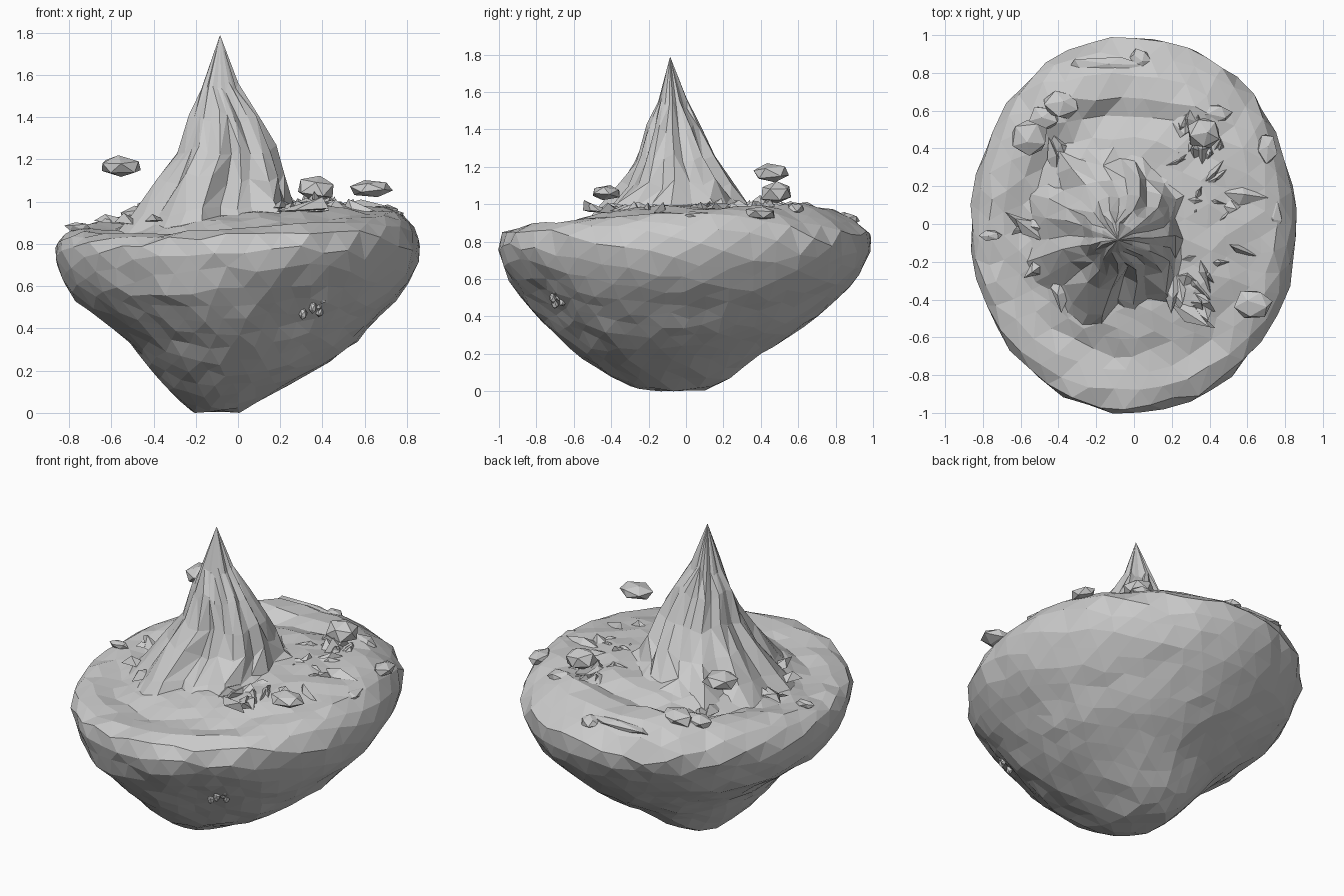
import bpy, bmesh, math, random
from mathutils import Matrix, Vector, Euler

random.seed(11)
old = bpy.data.objects.get("Cube")
if old:
    bpy.data.objects.remove(old, do_unlink=True)

stone = bpy.data.materials.new("stone grey")
stone.use_nodes = True
GREY = (0.6, 0.6, 0.6, 1)
stone.diffuse_color = GREY
stone.node_tree.nodes["Principled BSDF"].inputs["Base Color"].default_value = GREY


def finish(bm, name):
    bmesh.ops.recalc_face_normals(bm, faces=bm.faces)
    mesh = bpy.data.meshes.new(name)
    bm.to_mesh(mesh)
    bm.free()
    mesh.materials.append(stone)
    obj = bpy.data.objects.new(name, mesh)
    bpy.context.collection.objects.link(obj)
    return obj


def ring_point(ring, a, k=1.0):
    """Point on a ring given as z, left, right, front, back, x tilt, y tilt."""
    z, x0, x1, y0, y1, tx, ty = ring
    c, s = math.cos(a), math.sin(a)
    return Vector(((x0 + x1) / 2 + k * c * (x1 - x0) / 2,
                   (y0 + y1) / 2 + k * s * (y1 - y0) / 2, z + tx * c + ty * s))


def near_angle(a, centre, width):
    off = math.atan2(math.sin(a - centre), math.cos(a - centre))
    return math.exp(-(off / width) ** 2)


# Floating island: rounded underside, rolled rim, shallow plateau
island_rings = [
    (0.00, -.11, -.11, -.07, -.07, 0, 0),
    (0.005, -.22, .0, -.26, .12, 0, 0),
    (0.05, -.27, .09, -.34, .22, 0, 0),
    (0.12, -.34, .22, -.47, .30, 0, 0),
    (0.21, -.42, .385, -.60, .41, 0, 0),
    (0.32, -.50, .54, -.73, .60, 0, 0),
    (0.44, -.65, .65, -.85, .75, 0, 0),
    (0.56, -.80, .77, -.94, .88, 0, 0),
    (0.67, -.85, .84, -.985, .96, 0, 0),
    (0.78, -.875, .87, -1.015, 1.01, 0, 0),
    (0.855, -.845, .85, -.99, .97, .02, .01),
    (0.92, -.75, .77, -.85, .82, .035, .03),
    (0.92, -.64, .66, -.73, .69, .05, .07),
    (0.915, -.58, .57, -.64, .61, .06, .02),
    (0.955, -.47, .42, -.52, .45, .04, .03),
    (0.98, -.08, -.08, -.05, -.05, 0, 0),
]


def along_profile(t):
    """Blend neighbouring rings at fraction t of the profile's length."""
    steps = [math.hypot(b[0] - a[0], (b[2] - b[1] + b[4] - b[3]
                                      - a[2] + a[1] - a[4] + a[3]) / 4)
             for a, b in zip(island_rings, island_rings[1:])]
    left = t * sum(steps)
    for a, b, step in zip(island_rings, island_rings[1:], steps):
        if left <= step:
            break
        left -= step
    f = min(left / step, 1)
    return [p + (q - p) * f for p, q in zip(a, b)]


bm = bmesh.new()
bmesh.ops.create_icosphere(bm, subdivisions=4, radius=1)
tumble = Euler((.4, .9, .3)).to_matrix()
for v in bm.verts:
    d = (tumble @ v.co).normalized()
    t = math.acos(max(-1, min(1, -d.z))) / math.pi
    a = math.atan2(d.y, d.x) + random.uniform(-.02, .02)
    t = max(0, min(1, t + random.uniform(-.007, .007)))
    ring = along_profile(t)
    # Scooped hollow on the front left of the underside
    hollow = math.exp(-((ring[0] - .4) / .22) ** 2) * near_angle(a, -1.1, .38)
    p = ring_point(ring, a, 1 - .11 * hollow + random.uniform(-.012, .01))
    if t > .5:
        # Rim swells at the back right, dips at the front right
        crest = math.exp(-((t - .64) / .07) ** 2)
        p.z += crest * (.05 * near_angle(a, 2.05, .35) - .025 * near_angle(a, 3.9, .5))
    p.z = max(0, p.z + random.uniform(-.01, .01))
    v.co = p
finish(bm, "island")

# Peak: steep concave cone with broad buttresses and a deep front gully
SIDES = 26
peak_rings = [
    (0.88, -.62, .36, -.65, .48, .06, .06),
    (0.98, -.50, .26, -.51, .36, .02, .02),
    (1.11, -.385, .22, -.37, .255, 0, 0),
    (1.25, -.29, .18, -.29, .16, 0, 0),
    (1.40, -.235, .10, -.22, .08, 0, 0),
    (1.54, -.175, .0, -.155, .01, 0, 0),
]
buttress = [random.uniform(.84, .93) if i % 3 == 1 else random.uniform(.96, 1.03)
            for i in range(SIDES)]
bm = bmesh.new()
loops = []
for level, ring in enumerate(peak_rings):
    loop = []
    for i in range(SIDES):
        a = math.tau * i / SIDES + random.uniform(-.03, .03)
        k = buttress[i] + random.uniform(-.02, .02)
        k -= (.32 if level < 4 else .12) * near_angle(a, -1.35, .17)
        p = ring_point(ring, a, k)
        p.z += random.uniform(-.03, .03) * (level > 0)
        loop.append(bm.verts.new(p))
    loops.append(loop)
tip = bm.verts.new((-.085, -.085, 1.79))
for low, high in zip(loops, loops[1:]):
    for i in range(SIDES):
        j = (i + 1) % SIDES
        quad = [low[i], low[j], high[j], high[i]]
        if random.random() < .5:
            quad = quad[1:] + quad[:1]
        bm.faces.new(quad[:3])
        bm.faces.new((quad[0], quad[2], quad[3]))
for i in range(SIDES):
    bm.faces.new((loops[-1][i], loops[-1][(i + 1) % SIDES], tip))
finish(bm, "mountain_peak")


# Loose boulders
def rocks(name, items, rough=.12):
    bm = bmesh.new()
    for place, size in items:
        spin = Euler((random.uniform(-.3, .3), .2, random.uniform(0, 6))).to_matrix()
        for v in bmesh.ops.create_icosphere(bm, subdivisions=1, radius=1)["verts"]:
            p = spin @ (v.co * random.uniform(1 - rough, 1 + rough))
            v.co = Vector(place) + Vector(p[n] * size[n] for n in range(3))
    return finish(bm, name)


rocks("hovering_rock_right", [((-.56, .455, 1.168), (.11, .11, .054))])
rocks("hovering_rock_back", [((.37, .485, 1.065), (.095, .095, .065))])
rocks("hovering_rock_left", [((.63, -.425, 1.063), (.105, .085, .04))])
rocks("rim_boulders", [
    ((-.47, .56, .935), (.09, .07, .05)), ((-.38, .63, .965), (.11, .08, .05)),
    ((-.15, .84, .93), (.22, .045, .03)), ((.03, .87, .92), (.06, .06, .035)),
    ((.42, .58, .97), (.1, .06, .045)), ((.70, .40, .95), (.06, .09, .04)),
    ((.74, .05, .93), (.05, .1, .035)), ((-.76, -.06, .88), (.06, .03, .025)),
])

# Pebbles caught in the hollow
rocks("pebble_cluster", [
    ((x, y, z), (.02, .022, .03)) for x, y, z in (
        (.31, -.70, .47), (.32, -.71, .53), (.38, -.68, .51),
        (.355, -.71, .50), (.40, -.69, .54), (.385, -.66, .48))])


# Jagged shards strewn over the plateau
def add_shard(bm, place, length, width, height, turn):
    matrix = Matrix.Translation(place) @ Euler((0, 0, turn)).to_matrix().to_4x4()
    outline = [(-.5, 0, -.5), (0, -.5, -.4), (.6, .1, -.2), (0, .5, -.5)]
    base = [bm.verts.new(matrix @ Vector((x * length, y * width, z * height)))
            for x, y, z in outline]
    top = bm.verts.new(matrix @ Vector((
        random.uniform(-.3, .5) * length, random.uniform(-.3, .3) * width, height)))
    bm.faces.new(base[::-1])
    for i in range(4):
        bm.faces.new((base[i], base[(i + 1) % 4], top))


def shards(name, count, start, stop, near, far, z, height):
    bm = bmesh.new()
    for _ in range(count):
        a, r = random.uniform(start, stop), random.uniform(near, far)
        place = Vector((math.cos(a) * r - .02, math.sin(a) * r, z + random.uniform(-.01, .01)))
        add_shard(bm, place, random.uniform(.12, .26), random.uniform(.06, .12),
                  random.uniform(.4, 1) * height, a + random.uniform(-.8, .8))
    return finish(bm, name)


shards("plateau_shards_left", 34, -1.0, 1.1, .33, .62, .975, .05)
shards("plateau_shards_back", 8, .7, 1.1, .5, .66, .985, .06)
shards("peak_foot_shards", 8, 2.3, 4.4, .48, .56, .91, .04)
